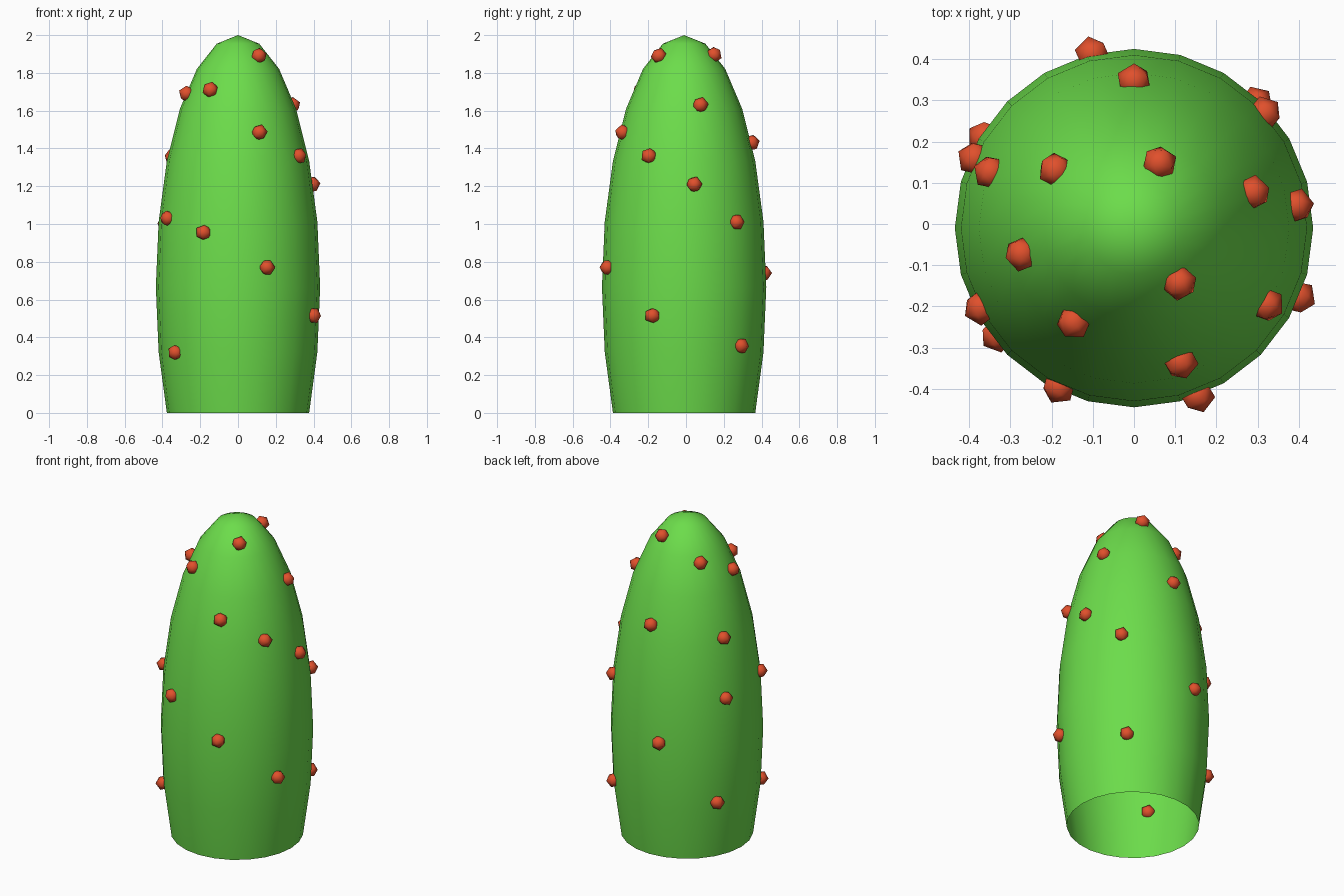
import bpy, bmesh
from math import atan2, cos, sin, sqrt
from mathutils import Matrix, Vector

if "Cube" in bpy.data.objects:
    bpy.data.objects.remove(bpy.data.objects["Cube"])

R, H = 0.435, 4 / 3          # ellipsoid half-width and half-height
CY, CZ = -0.01, 2 / 3        # ellipsoid centre


def material(name, rgb):
    m = bpy.data.materials.new(name)
    m.diffuse_color = (*rgb, 1)
    m.use_nodes = True
    m.node_tree.nodes["Principled BSDF"].inputs["Base Color"].default_value = m.diffuse_color
    return m


def make_object(name, bm, mat):
    for f in bm.faces:
        f.smooth = True
    me = bpy.data.meshes.new(name)
    bm.to_mesh(me)
    bm.free()
    me.materials.append(mat)
    ob = bpy.data.objects.new(name, me)
    bpy.context.collection.objects.link(ob)
    return ob


green = material("green", (0.15, 0.72, 0.07))
red = material("red", (0.75, 0.08, 0.025))

# Cactus body: stretched sphere, open where it is cut off at the ground
bm = bmesh.new()
bmesh.ops.create_uvsphere(bm, u_segments=24, v_segments=12, radius=1)
bmesh.ops.delete(bm, geom=[v for v in bm.verts if v.co.z < -0.51], context='VERTS')
for v in bm.verts:
    v.co = (v.co.x * R, v.co.y * R + CY, v.co.z * H + CZ)
make_object("cactus_body", bm, green)

# Buds: rough position (x, y) gives the direction, z gives the height on the body
buds = [
    (.11, -.143, 1.89), (-.15, -.245, 1.71), (-.28, -.075, 1.69),
    (.30, .08, 1.63), (.115, -.34, 1.485), (-.36, .13, 1.355),
    (.33, -.20, 1.36), (.40, .045, 1.21), (-.385, -.21, 1.03),
    (-.185, -.40, .955), (.155, -.42, .77), (.405, -.18, .515),
    (-.345, -.28, .32), (.065, .155, 1.895), (0, .36, 1.43),
    (.325, .275, 1.01), (-.105, .43, .74), (.31, .305, .355),
    (-.19, .13, 1.785), (-.38, .22, .36), (-.40, .165, 1.0),
]
bm = bmesh.new()
for x, y, z in buds:
    a = atan2(y - CY, x)
    t = (z - CZ) / H
    r = R * sqrt(1 - t * t)
    pos = Vector((r * cos(a), r * sin(a) + CY, z))
    normal = Vector((r * cos(a) / R**2, r * sin(a) / R**2, (z - CZ) / H**2))
    rot = normal.to_track_quat('Z', 'Y').to_matrix().to_4x4()
    bmesh.ops.create_icosphere(bm, subdivisions=1, radius=0.044,
                               matrix=Matrix.Translation(pos) @ rot)
make_object("cactus_buds", bm, red)
